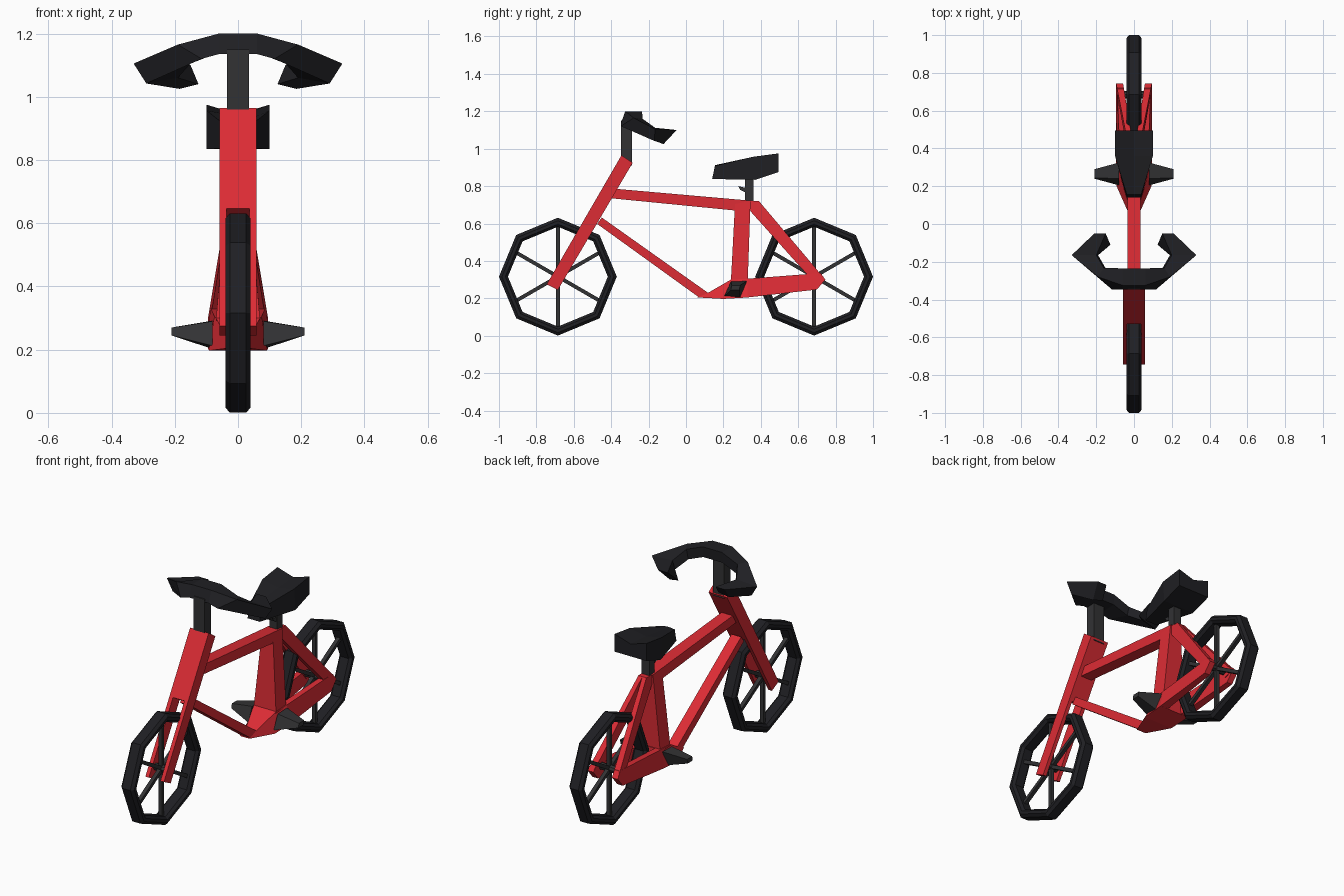
import bpy, bmesh, math
from mathutils import Matrix, Vector

if "Cube" in bpy.data.objects:
    bpy.data.objects.remove(bpy.data.objects["Cube"])


def material(name, rgb):
    m = bpy.data.materials.new(name)
    m.diffuse_color = (*rgb, 1)
    m.use_nodes = True
    m.node_tree.nodes["Principled BSDF"].inputs["Base Color"].default_value = m.diffuse_color
    return m


RED = material("red_paint", (0.72, 0.025, 0.035))
BLACK = material("black_rubber", (0.014, 0.014, 0.017))
GREY = material("dark_metal", (0.032, 0.032, 0.034))


def finish(name, bm, mat, mirror=False):
    bmesh.ops.recalc_face_normals(bm, faces=bm.faces)
    me = bpy.data.meshes.new(name)
    bm.to_mesh(me)
    bm.free()
    me.materials.append(mat)
    ob = bpy.data.objects.new(name, me)
    bpy.context.collection.objects.link(ob)
    if mirror:
        ob.modifiers.new("mirror", 'MIRROR')
    return ob


def add_loft(bm, rings, closed=False, caps=(True, True)):
    vs = [[bm.verts.new(p) for p in r] for r in rings]
    n = len(vs[0])
    for a, b in zip(vs, vs[1:] + ([vs[0]] if closed else [])):
        for i in range(n):
            j = (i + 1) % n
            bm.faces.new((a[i], a[j], b[j], b[i]))
    if not closed:
        for cap, ring in zip(caps, (vs[0], vs[-1])):
            if cap:
                bm.faces.new(ring)


def loft(name, rings, mat, mirror=False, caps=(True, True)):
    bm = bmesh.new()
    add_loft(bm, rings, caps=caps)
    return finish(name, bm, mat, mirror)


def centre_slab(name, pts, mat=RED):
    """Side profile (y, z, half width) spanning both sides of x = 0."""
    return loft(name, [[(s * w, y, z) for y, z, w in pts] for s in (-1, 1)], mat)


def side_slab(name, pts, mat=RED):
    """Side profile (y, z, inner x, outer x), mirrored to the other side."""
    return loft(name, [[(a, y, z) for y, z, a, b in pts],
                       [(b, y, z) for y, z, a, b in pts]], mat, True)


def wheel(prefix, y0):
    R, z0 = 0.315, 0.316
    # Octagonal tyre
    prof = [(0, .026), (.016, .04), (.034, .04), (.048, .026)]
    prof += [(d, -x) for d, x in reversed(prof)]
    rings = []
    for k in range(8):
        a = k * math.pi / 4
        rings.append([(x, y0 + (R - d) * math.cos(a), z0 + (R - d) * math.sin(a))
                      for d, x in prof])
    bm = bmesh.new()
    add_loft(bm, rings, closed=True)
    finish(prefix + "_tyre", bm, BLACK)
    # Six spokes and a hub
    bm = bmesh.new()
    for k in range(6):
        rot = Matrix.Rotation(math.radians(30 + 60 * k), 4, 'X')
        size = Matrix.Diagonal((.022, .27, .02, 1))
        bmesh.ops.create_cube(bm, size=1, matrix=Matrix.Translation((0, y0, z0)) @ rot
                              @ Matrix.Translation((0, .135, 0)) @ size)
    bmesh.ops.create_cone(bm, cap_ends=True, segments=8, radius1=.02, radius2=.02, depth=.1,
                          matrix=Matrix.Translation((0, y0, z0)) @ Matrix.Rotation(math.pi / 2, 4, 'Y'))
    finish(prefix + "_spokes", bm, GREY)


wheel("front_wheel", -.685)
wheel("rear_wheel", .685)

# Head tube and fork blades
centre_slab("head_tube", [(-.345, .965, .058), (-.285, .925, .058),
                          (-.47, .61, .058), (-.53, .646, .058)])
side_slab("fork_blades", [(-.53, .646, .036, .058), (-.47, .61, .036, .058),
                          (-.685, .245, .036, .058), (-.745, .275, .036, .058)])

# Main frame tubes
centre_slab("top_tube", [(-.37, .785, .035), (.35, .722, .035),
                         (.28, .668, .035), (-.40, .735, .035)])
centre_slab("down_tube", [(-.45, .632, .03), (.12, .228, .03),
                          (.07, .205, .03), (-.475, .598, .03)])
centre_slab("seat_tube", [(.262, .705, .035), (.345, .72, .035),
                          (.33, .29, .07), (.24, .29, .07)])
centre_slab("bottom_bracket", [(.06, .205, .03), (.11, .225, .03), (.24, .3, .07),
                               (.335, .305, .075), (.335, .205, .095), (.2, .197, .092)])

# Rear stays
side_slab("chain_stays", [(.33, .305, .04, .075), (.72, .335, .055, .088),
                          (.745, .3, .06, .095), (.70, .247, .06, .095),
                          (.33, .205, .045, .095)])
side_slab("seat_stays", [(.33, .72, 0, .028), (.39, .72, 0, .025), (.745, .3, .058, .095),
                         (.69, .28, .055, .09), (.345, .665, 0, .028)])

# Pedals: four-sided tapers
loft("pedals", [[(.08, .24, .29), (.08, .325, .292), (.08, .29, .202), (.08, .205, .212)],
                [(.21, .245, .27), (.21, .29, .27), (.21, .285, .245), (.21, .24, .245)]],
     GREY, True)

# Seat post with small clamp lever
centre_slab("seat_post", [(.315, .70, .025), (.36, .70, .025), (.36, .86, .025), (.315, .86, .025)], GREY)
centre_slab("clamp_lever", [(.28, .80, .02), (.32, .79, .02), (.32, .765, .02), (.29, .78, .02)], GREY)


# Seat: dished top, narrow nose
def seat_ring(yt, yb, w, zt, zm, zb):
    return [(-w, yt, zt), (0, yt, zm), (w, yt, zt), (w, yb, zb), (-w, yb, zb)]


loft("seat", [seat_ring(.155, .14, .038, .908, .912, .838),
              seat_ring(.36, .37, .1, .957, .937, .834),
              seat_ring(.495, .495, .1, .975, .945, .875)], BLACK)

# Stem and swept handlebar
centre_slab("stem", [(-.348, 1.15, .035), (-.29, 1.15, .035), (-.29, .91, .035), (-.348, .92, .035)], GREY)
mid = [(-.325, 1.2), (-.235, 1.2), (-.24, 1.14), (-.348, 1.135)]
loft("handlebar", [
    [(0, y, z) for y, z in mid],
    [(.06, y, z) for y, z in mid],
    [(.19, -.28, 1.165), (.16, -.232, 1.16), (.15, -.235, 1.105), (.115, -.348, 1.12)],
    [(.33, -.165, 1.105), (.20, -.165, 1.112), (.19, -.165, 1.06), (.29, -.17, 1.042)],
    [(.21, -.05, 1.1), (.15, -.05, 1.1), (.125, -.11, 1.04), (.185, -.12, 1.025)]],
     BLACK, True, (False, True))
